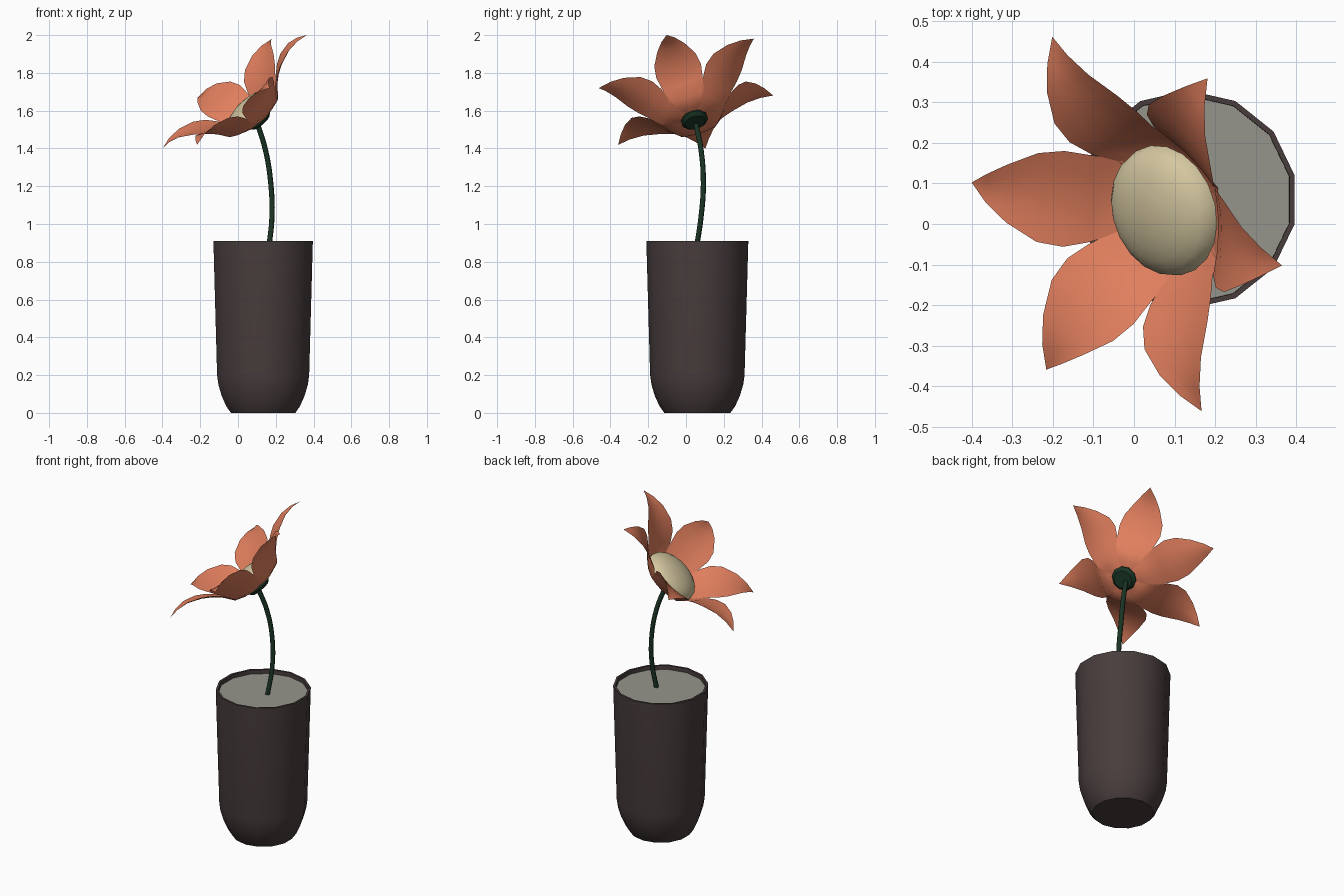
import bpy, bmesh, math
from mathutils import Matrix, Vector

if "Cube" in bpy.data.objects:
    bpy.data.objects.remove(bpy.data.objects["Cube"])


def material(name, rgb):
    m = bpy.data.materials.new(name)
    m.diffuse_color = (*rgb, 1)
    m.use_nodes = True
    m.node_tree.nodes["Principled BSDF"].inputs["Base Color"].default_value = m.diffuse_color
    return m


ORANGE = material("petal_orange", (0.75, 0.21, 0.11))
BROWN = material("pot_brown", (0.065, 0.046, 0.046))
SOIL = material("soil_grey", (0.30, 0.30, 0.26))
CREAM = material("centre_cream", (0.66, 0.57, 0.35))
GREEN = material("stem_green", (0.010, 0.035, 0.018))


def finish(obj, mat, angle=40):
    obj.data.materials.append(mat)
    bpy.ops.object.select_all(action='DESELECT')
    obj.select_set(True)
    bpy.context.view_layer.objects.active = obj
    bpy.ops.object.shade_smooth_by_angle(angle=math.radians(angle))
    return obj


def from_grid(name, rows, mat, matrix, closed=False, angle=40, recalc=True):
    """Skin rows of points into a surface and weld coincident points."""
    bm = bmesh.new()
    vs = [[bm.verts.new(p) for p in row] for row in rows]
    n = len(rows[0])
    for a, b in zip(vs, vs[1:]):
        for i in range(n if closed else n - 1):
            j = (i + 1) % n
            bm.faces.new((a[i], a[j], b[j], b[i]))
    bmesh.ops.remove_doubles(bm, verts=bm.verts, dist=1e-5)
    if recalc:
        bmesh.ops.recalc_face_normals(bm, faces=bm.faces)
    me = bpy.data.meshes.new(name)
    bm.to_mesh(me)
    bm.free()
    obj = bpy.data.objects.new(name, me)
    bpy.context.collection.objects.link(obj)
    obj.matrix_world = matrix
    return finish(obj, mat, angle)


def lathe(name, profile, sides, mat, matrix, start=0.0, angle=40):
    rows = []
    for r, z in profile:
        angs = [start + 2 * math.pi * i / sides for i in range(sides)]
        rows.append([(r * math.cos(a), r * math.sin(a), z) for a in angs])
    return from_grid(name, rows, mat, matrix, True, angle)


# Pot with rounded foot and thin rim, and the soil inside
pot_at = Matrix.Translation((0.133, 0.06, 0))
pot = [(0, 0), (0.175, 0), (0.20, 0.035), (0.225, 0.09), (0.243, 0.15),
       (0.25, 0.20), (0.27, 0.91), (0.257, 0.91), (0.256, 0.87)]
lathe("pot", pot, 14, BROWN, pot_at, math.pi / 2)
lathe("soil", [(0.2565, 0.885), (0, 0.885)], 14, SOIL, pot_at, math.pi / 2)

# Curved stem
cu = bpy.data.curves.new("stem", 'CURVE')
cu.dimensions = '3D'
cu.bevel_depth = 0.014
cu.bevel_resolution = 2
cu.resolution_u = 4
path = [(0.163, 0.055, 0.87), (0.18, 0.08, 1.04), (0.174, 0.092, 1.21),
        (0.146, 0.08, 1.39), (0.10, 0.05, 1.54)]
sp = cu.splines.new('BEZIER')
sp.bezier_points.add(len(path) - 1)
for bp, co in zip(sp.bezier_points, path):
    bp.co = co
    bp.handle_left_type = bp.handle_right_type = 'AUTO'
stem = bpy.data.objects.new("stem", cu)
bpy.context.collection.objects.link(stem)
bpy.context.view_layer.objects.active = stem
stem.select_set(True)
bpy.ops.object.convert(target='MESH')
finish(bpy.context.view_layer.objects.active, GREEN, 60)

# Flower head frame: tilted axis, first petal along local x
axis = Vector((-0.638, -0.223, 0.737)).normalized()
ydir = axis.cross(Vector((0.770, -0.206, 0.604))).normalized()
xdir = ydir.cross(axis)
head = Matrix((xdir, ydir, axis)).transposed().to_4x4()
head.translation = (-0.0175, 0, 1.70)

# Green cup under the flower
lathe("calyx", [(0, -0.222), (0.055, -0.222), (0.074, -0.205), (0.07, -0.185), (0, -0.185)],
      10, GREEN, head)

# Domed flower centre
dome = [(0.165 * math.cos(t * math.pi / 12), -0.15 + 0.075 * math.sin(t * math.pi / 12))
        for t in range(7)]
lathe("flower_centre", dome[:-1] + [(0, -0.075)], 20, CREAM, head)

# Six petals: (distance out, height, half width), cupped across
petal = [(0.03, -0.20, 0.025), (0.10, -0.195, 0.068), (0.157, -0.172, 0.096),
         (0.20, -0.112, 0.113), (0.245, -0.07, 0.124), (0.30, -0.033, 0.115),
         (0.376, 0.0, 0.075), (0.44, 0.008, 0.037), (0.4975, 0.0, 0.0)]
rows = []
for u, w, h in petal:
    rows.append([(u, h * t, w + 0.15 * h * t * t) for t in (-1, -0.5, 0, 0.5, 1)])
for k in range(6):
    turn = Matrix.Rotation(k * math.pi / 3, 4, 'Z')
    from_grid("petal_%d" % (k + 1), rows, ORANGE, head @ turn, angle=80)
